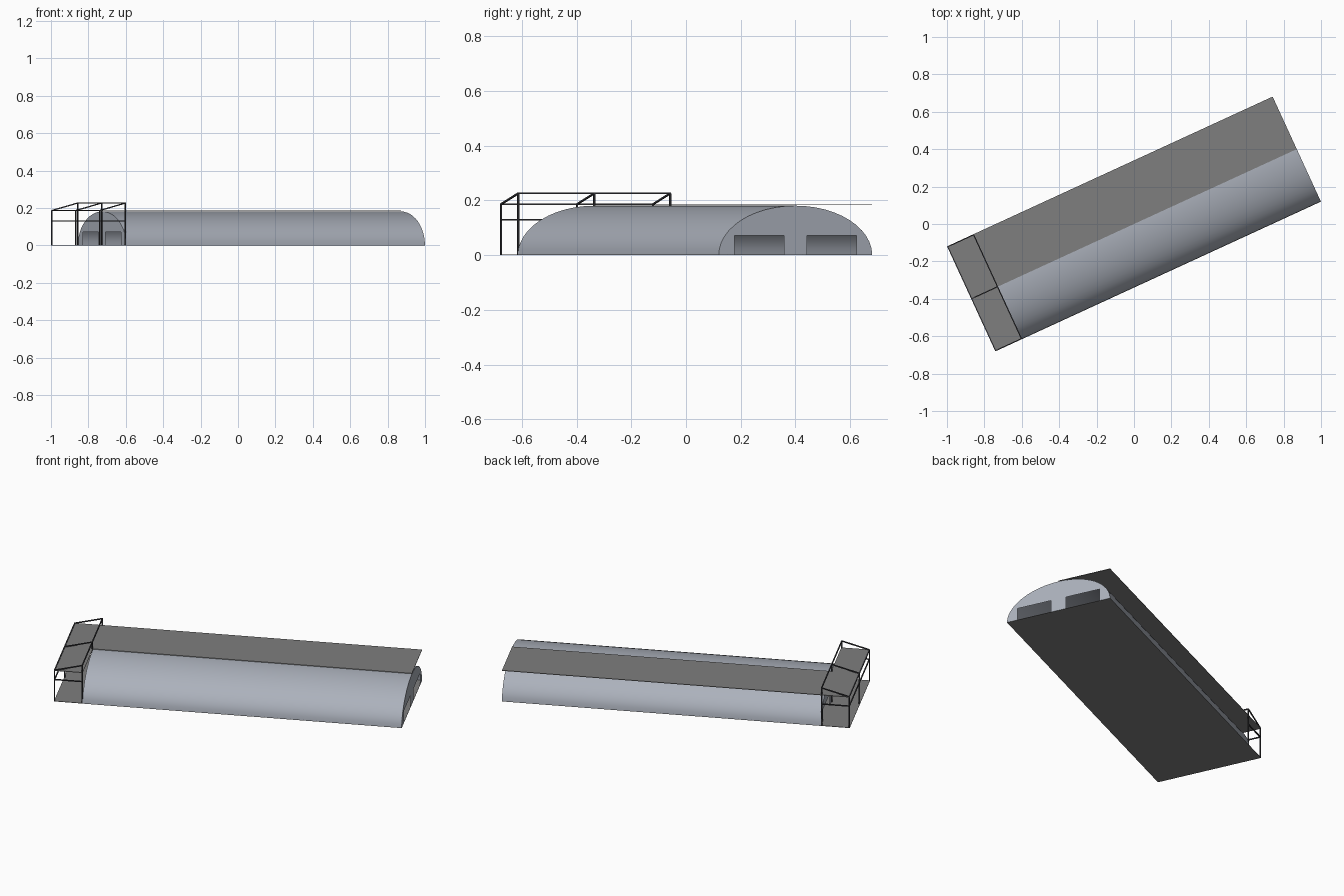
import bpy, bmesh, math
from mathutils import Matrix, Vector

if "Cube" in bpy.data.objects:
    bpy.data.objects.remove(bpy.data.objects["Cube"])

# Local frame: u runs along the hall, v across; everything is turned in plan
TURN = Matrix.Rotation(math.radians(24.7), 4, 'Z')
U0, U1, UP = -0.958, 0.958, -0.80   # porch front, far end, porch/hall joint
W, H = 0.309, 0.181                 # half width, arch height
LOW, HIGH, RAIL = 0.186, 0.226, 0.13


def material(name, rgb):
    m = bpy.data.materials.new(name)
    m.diffuse_color = (*rgb, 1)
    m.use_nodes = True
    m.node_tree.nodes["Principled BSDF"].inputs["Base Color"].default_value = m.diffuse_color
    return m


SHELL = material("pale_blue_grey", (0.41, 0.44, 0.50))
SHEET = material("mid_grey", (0.21, 0.21, 0.21))
FRAME = material("dark_steel", (0.04, 0.04, 0.045))


def make(name, bm, mat, smooth=False):
    bm.transform(TURN)
    me = bpy.data.meshes.new(name)
    bm.to_mesh(me)
    bm.free()
    me.materials.append(mat)
    for p in me.polygons:
        p.use_smooth = smooth
    ob = bpy.data.objects.new(name, me)
    bpy.context.collection.objects.link(ob)
    return ob


def slab(name, outline, z, thick, mat):
    bm = bmesh.new()
    f = bm.faces.new([bm.verts.new((u, v, z)) for u, v in outline])
    r = bmesh.ops.extrude_face_region(bm, geom=[f])
    top = [e for e in r['geom'] if isinstance(e, bmesh.types.BMVert)]
    bmesh.ops.translate(bm, verts=top, vec=(0, 0, thick))
    bmesh.ops.recalc_face_normals(bm, faces=bm.faces)
    return make(name, bm, mat)


# Arched shell
N = 24
arc = [(W * math.cos(math.pi * i / N), H * math.sin(math.pi * i / N)) for i in range(N + 1)]
bm = bmesh.new()
rows = [[bm.verts.new((u, v, z)) for v, z in arc] for u in (UP, U1)]
for i in range(N):
    bm.faces.new((rows[0][i], rows[1][i], rows[1][i + 1], rows[0][i + 1]))
make("arched_shell", bm, SHELL, True)

# End walls with two low openings each
A, B, D = 0.046, 0.245, 0.072
notches = [(-B, 0), (-B, D), (-A, D), (-A, 0), (A, 0), (A, D), (B, D), (B, 0)]
for name, u, flip in (("far_end_wall", U1, False), ("porch_end_wall", UP, True)):
    bm = bmesh.new()
    f = bm.faces.new([bm.verts.new((u, v, z)) for v, z in arc + notches])
    if flip:
        f.normal_flip()
    make(name, bm, SHELL)

# Floor and the L-shaped flat roof sheet
slab("floor", [(U0, -W), (U1, -W), (U1, W), (U0, W)], 0, 0.002, SHEET)
slab("roof_sheet", [(U0, -W), (UP, -W), (UP, 0), (U1, 0), (U1, W), (U0, W)],
     LOW - 0.003, 0.003, SHEET)

# Porch frame: posts, sloping rafters, beams and rails
bm = bmesh.new()


def bar(a, b, t=0.006):
    a, b = Vector(a), Vector(b)
    d = b - a
    m = (Matrix.Translation((a + b) / 2) @ d.to_track_quat('Z', 'Y').to_matrix().to_4x4()
         @ Matrix.Diagonal((t, t, d.length, 1)))
    bmesh.ops.create_cube(bm, size=1, matrix=m)


I0, I1, E = U0 + 0.003, UP - 0.003, W - 0.003
for v in (-E, 0, E):
    bar((I0, v, 0), (I0, v, LOW))
    bar((I1, v, 0), (I1, v, HIGH))
    bar((I0, v, LOW), (I1, v, HIGH))
for u, z in ((I0, LOW), (I1, HIGH), (I0, RAIL)):
    bar((u, -E, z), (u, E, z))
for v in (-E, E):
    bar((I0, v, RAIL), (I1, v, RAIL))
make("porch_frame", bm, FRAME)
